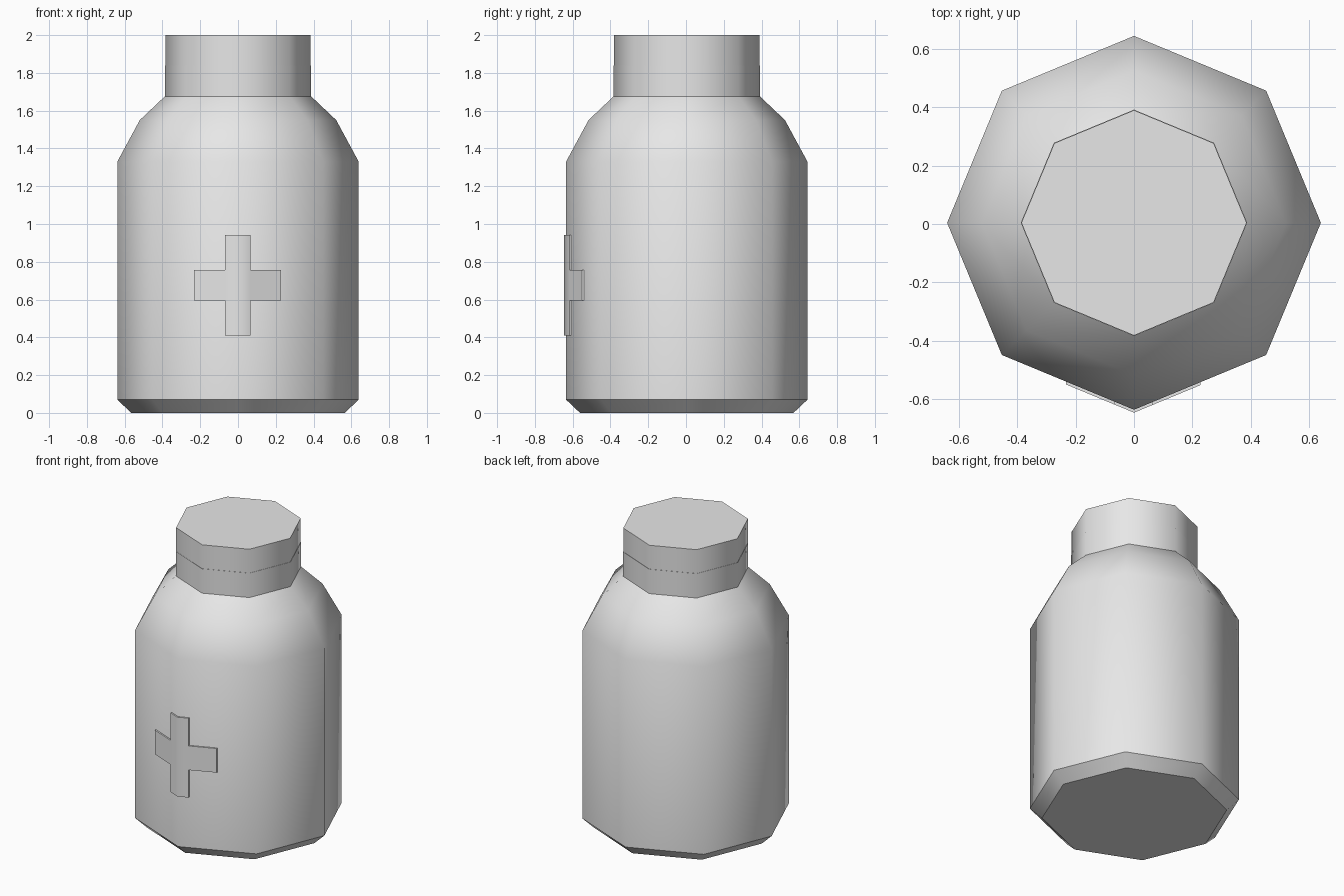
import bpy, bmesh
from math import cos, sin, pi

cube = bpy.data.objects.get("Cube")
if cube:
    bpy.data.objects.remove(cube)

SIDES = 8
CENTRE_Y = 0.004

grey = bpy.data.materials.new("plain grey")
grey.use_nodes = True
grey.diffuse_color = (0.8, 0.8, 0.8, 1)
grey.node_tree.nodes["Principled BSDF"].inputs["Base Color"].default_value = (0.8, 0.8, 0.8, 1)


def finish(name, bm):
    bmesh.ops.recalc_face_normals(bm, faces=bm.faces)
    mesh = bpy.data.meshes.new(name)
    bm.to_mesh(mesh)
    bm.free()
    mesh.materials.append(grey)
    obj = bpy.data.objects.new(name, mesh)
    bpy.context.collection.objects.link(obj)
    return obj


def lathe(name, profile, sharp_rings=()):
    """Closed eight-sided solid from (radius, height) pairs; end rims are sharp."""
    bm = bmesh.new()
    rings = []
    for r, z in profile:
        rings.append([bm.verts.new((r * cos(2 * pi * i / SIDES),
                                    CENTRE_Y + r * sin(2 * pi * i / SIDES), z))
                      for i in range(SIDES)])
    for low, high in zip(rings, rings[1:]):
        for i in range(SIDES):
            j = (i + 1) % SIDES
            bm.faces.new((low[i], low[j], high[j], high[i])).smooth = True
    bm.faces.new(rings[0])
    bm.faces.new(rings[-1])
    for k in {0, len(rings) - 1, *sharp_rings}:
        for i in range(SIDES):
            bm.edges.get((rings[k][i], rings[k][(i + 1) % SIDES])).smooth = False
    return finish(name, bm)


# Bottle with chamfered foot and rounded shoulder
lathe("bottle_body", [(0.565, 0), (0.639, 0.07), (0.639, 1.33),
                      (0.52, 1.55), (0.386, 1.677)], sharp_rings=(1,))

# Neck band and lid, nearly flush
lathe("neck_band", [(0.387, 1.67), (0.387, 1.84)])
lathe("lid", [(0.385, 1.83), (0.385, 2.0)])

# Raised cross, folded around the front corner of the bottle
xs = [-0.233, -0.068, 0, 0.065, 0.227]
zs = [0.41, 0.595, 0.757, 0.943]
slope = math_slope = (1 - cos(pi / 4)) / sin(pi / 4)
bm = bmesh.new()
grid = {(i, k): bm.verts.new((x, -0.645 + slope * abs(x), z))
        for i, x in enumerate(xs) for k, z in enumerate(zs)}
for i in range(len(xs) - 1):
    for k in range(len(zs) - 1):
        if i in (1, 2) or k == 1:
            bm.faces.new((grid[i, k], grid[i + 1, k],
                          grid[i + 1, k + 1], grid[i, k + 1]))
bmesh.ops.delete(bm, geom=[v for v in bm.verts if not v.link_faces], context="VERTS")
back = bmesh.ops.extrude_face_region(bm, geom=bm.faces[:], use_keep_orig=True)["geom"]
bmesh.ops.translate(bm, vec=(0, 0.015, 0),
                    verts=[g for g in back if isinstance(g, bmesh.types.BMVert)])
cross = finish("front_cross", bm)
bpy.context.view_layer.objects.active = cross
cross.select_set(True)
bpy.ops.object.shade_smooth_by_angle(angle=pi / 3)
